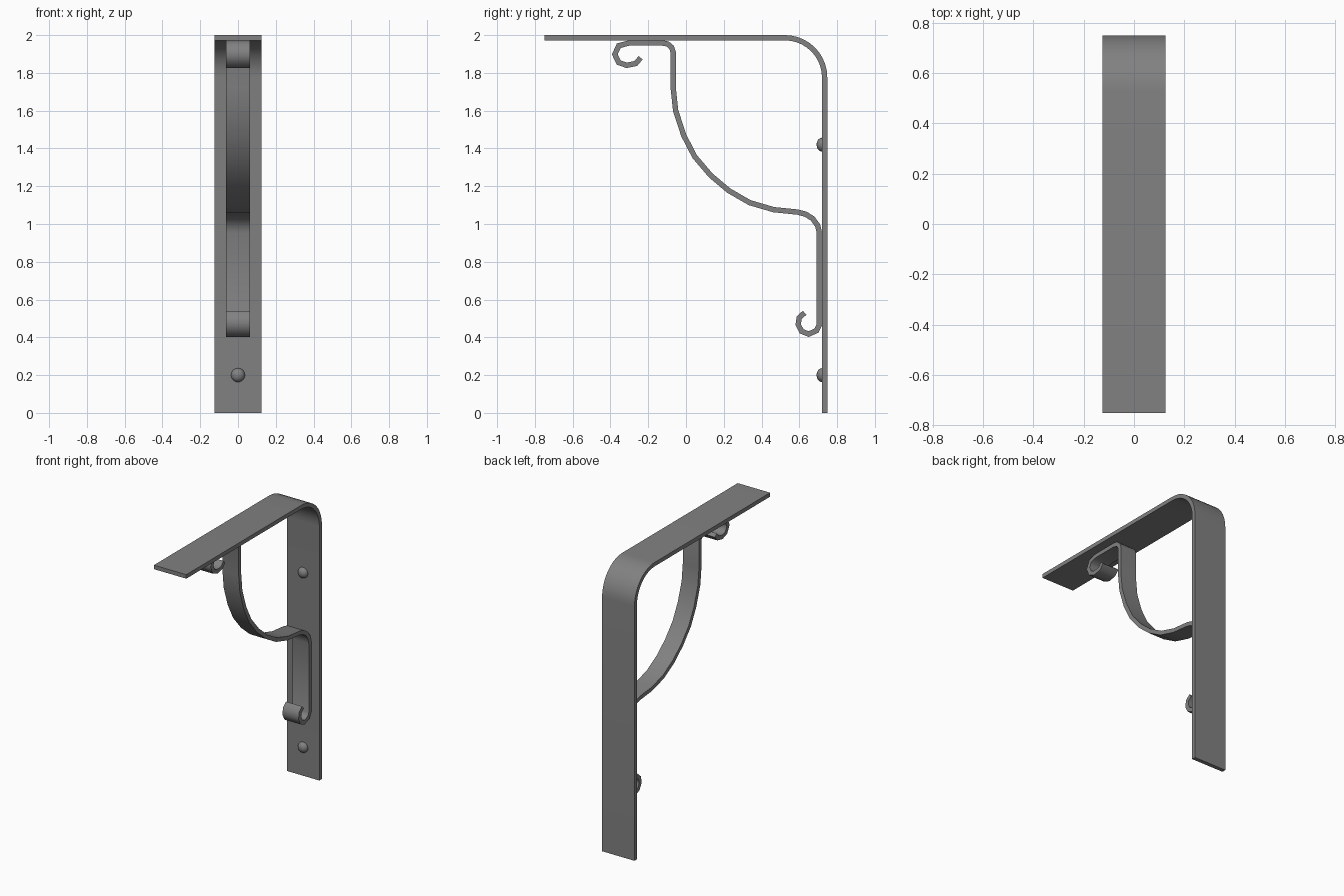
import bpy, bmesh, math
from mathutils import Vector

cube = bpy.data.objects.get("Cube")
if cube:
    bpy.data.objects.remove(cube, do_unlink=True)

steel = bpy.data.materials.new("grey_steel")
steel.use_nodes = True
GREY = (0.22, 0.22, 0.22, 1)
steel.diffuse_color = GREY
steel.node_tree.nodes["Principled BSDF"].inputs["Base Color"].default_value = GREY

THICK = 0.028


def finish(name, bm):
    """Turn a bmesh into a smooth shaded object with crisp edges."""
    bmesh.ops.recalc_face_normals(bm, faces=bm.faces)
    mesh = bpy.data.meshes.new(name)
    bm.to_mesh(mesh)
    bm.free()
    mesh.materials.append(steel)
    ob = bpy.data.objects.new(name, mesh)
    bpy.context.collection.objects.link(ob)
    bpy.ops.object.select_all(action='DESELECT')
    ob.select_set(True)
    bpy.context.view_layer.objects.active = ob
    bpy.ops.object.shade_smooth_by_angle(angle=math.radians(60))
    return ob


def strap(name, path, width):
    """Flat bar of constant thickness following a (y, z) centre line."""
    pts = [Vector(p) for p in path]
    bm = bmesh.new()
    rings = []
    for i, p in enumerate(pts):
        before = (p - pts[i - 1]).normalized() if i else None
        after = (pts[i + 1] - p).normalized() if i < len(pts) - 1 else None
        before, after = before or after, after or before
        tangent = (before + after).normalized()
        normal = Vector((-tangent.y, tangent.x))
        off = normal * (THICK / 2 / tangent.dot(before))   # mitred joint
        rings.append([bm.verts.new((x, q.x, q.y))
                      for x, q in ((-width / 2, p - off), (width / 2, p - off),
                                   (width / 2, p + off), (-width / 2, p + off))])
    for a, b in zip(rings, rings[1:]):
        for k in range(4):
            n = (k + 1) % 4
            bm.faces.new((a[k], a[n], b[n], b[k]))
    bm.faces.new(rings[0])
    bm.faces.new(rings[-1])
    return finish(name, bm)


# Main L-shaped bar with a rounded corner
back, top, radius, steps = 0.748 - THICK / 2, 2 - THICK / 2, 0.21, 10
corner = []
for i in range(steps + 1):
    a = math.pi / 2 * (1 - i / steps)
    corner.append((back - radius + radius * math.cos(a),
                   top - radius + radius * math.sin(a)))
strap("main_bracket", [(-0.75, top)] + corner + [(back, 0)], 0.25)

# Scrolled brace: upper curl, sweeping curve, lower curl
upper_curl = [(-.24, 1.88), (-.266, 1.85), (-.314, 1.84), (-.356, 1.855),
              (-.377, 1.898), (-.356, 1.944), (-.298, 1.959)]
sweep = [(-.129, 1.959), (-.097, 1.953), (-.076, 1.935), (-.068, 1.909),
         (-.068, 1.723), (-.055, 1.601), (-.012, 1.469), (.046, 1.357),
         (.131, 1.257), (.226, 1.177), (.337, 1.113), (.464, 1.076),
         (.591, 1.063), (.633, 1.052), (.67, 1.029), (.697, .992), (.706, .954)]
lower_curl = [(.706, .467), (.69, .435), (.649, .417), (.612, .432),
              (.594, .467), (.599, .504), (.628, .53)]
strap("scroll_brace", upper_curl + sweep + lower_curl, 0.125)

# Domed screw heads on the upright
for name, z in (("lower_screw", 0.2), ("upper_screw", 1.42)):
    bm = bmesh.new()
    bmesh.ops.create_uvsphere(bm, u_segments=16, v_segments=8, radius=1)
    bmesh.ops.scale(bm, vec=(0.037, 0.029, 0.037), verts=bm.verts)
    bmesh.ops.translate(bm, vec=(0, 0.72, z), verts=bm.verts)
    finish(name, bm)
